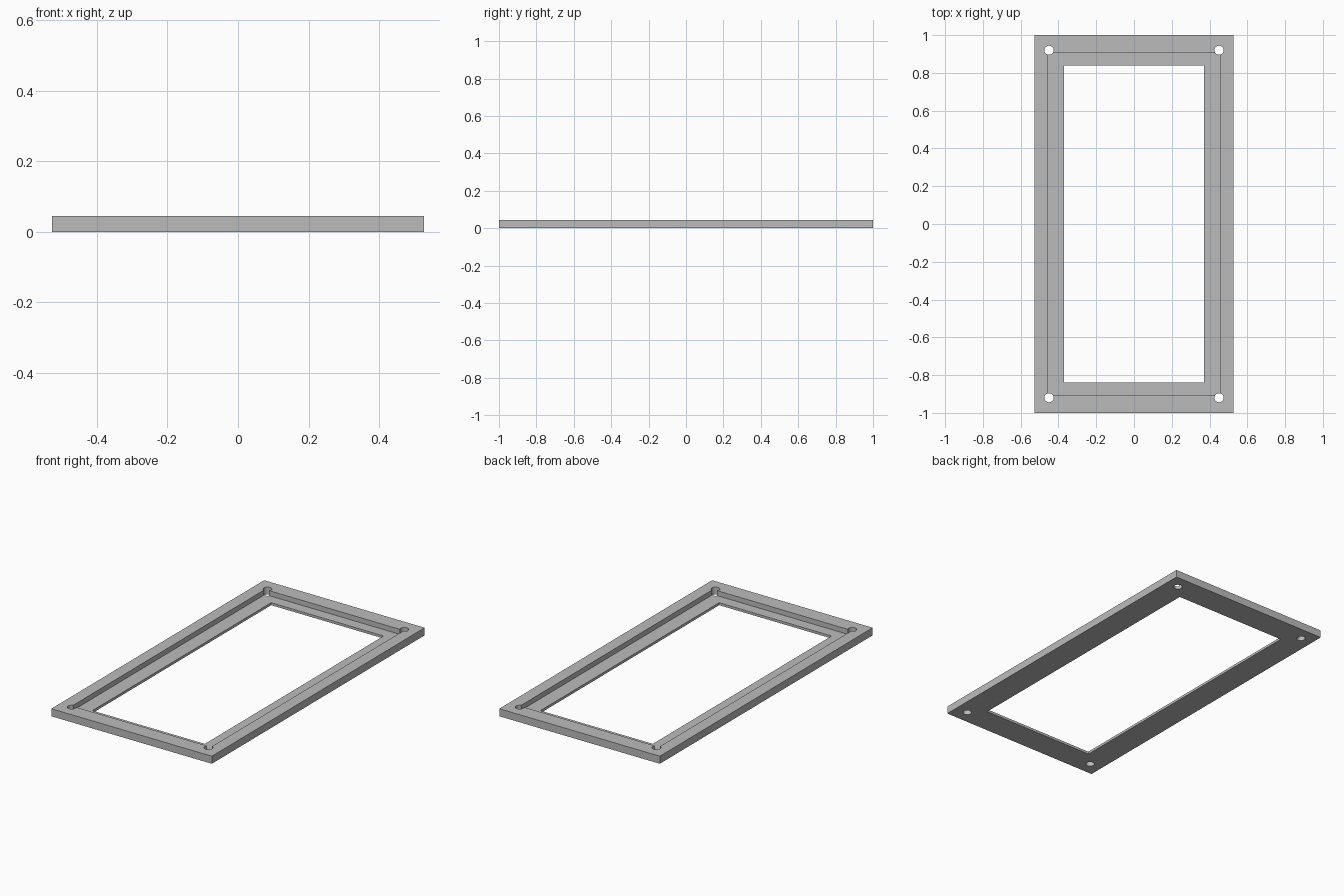
import bpy
import bmesh
from mathutils import Matrix

cube = bpy.data.objects.get("Cube")
if cube:
    bpy.data.objects.remove(cube, do_unlink=True)

HEIGHT = 0.045
LEDGE = 0.015

grey = bpy.data.materials.new("plain grey")
grey.use_nodes = True
grey.diffuse_color = (0.5, 0.5, 0.5, 1)
grey.node_tree.nodes["Principled BSDF"].inputs["Base Color"].default_value = (0.5, 0.5, 0.5, 1)


def make_object(name, bm):
    mesh = bpy.data.meshes.new(name)
    bm.to_mesh(mesh)
    bm.free()
    mesh.materials.append(grey)
    obj = bpy.data.objects.new(name, mesh)
    bpy.context.collection.objects.link(obj)
    return obj


def box(name, half_x, half_y, z0, z1):
    bm = bmesh.new()
    place = Matrix.Translation((0, 0, (z0 + z1) / 2))
    size = Matrix.Diagonal((2 * half_x, 2 * half_y, z1 - z0, 1))
    bmesh.ops.create_cube(bm, size=1, matrix=place @ size)
    return make_object(name, bm)


def cut(target, cutter):
    cutter.hide_render = True
    mod = target.modifiers.new(cutter.name, 'BOOLEAN')
    mod.operation = 'DIFFERENCE'
    mod.solver = 'EXACT'
    mod.object = cutter
    bpy.context.view_layer.objects.active = target
    bpy.ops.object.modifier_apply(modifier=mod.name)
    bpy.data.objects.remove(cutter, do_unlink=True)


# Flat frame with a window and a stepped recess for a panel
frame = box("frame", 0.528, 1.0, 0, HEIGHT)
cut(frame, box("recess_cutter", 0.457, 0.907, LEDGE, 0.1))
cut(frame, box("window_cutter", 0.37, 0.84, -0.1, 0.1))

# Screw holes through the recess corners
for x in (-0.45, 0.45):
    for y in (-0.92, 0.92):
        bm = bmesh.new()
        bmesh.ops.create_cone(bm, cap_ends=True, segments=32, radius1=0.024, radius2=0.024,
                              depth=0.3, matrix=Matrix.Translation((x, y, 0)))
        cut(frame, make_object("hole_cutter", bm))

# Smooth hole walls, sharp frame edges
bpy.ops.object.select_all(action='DESELECT')
frame.select_set(True)
bpy.context.view_layer.objects.active = frame
bpy.ops.object.shade_smooth_by_angle()
